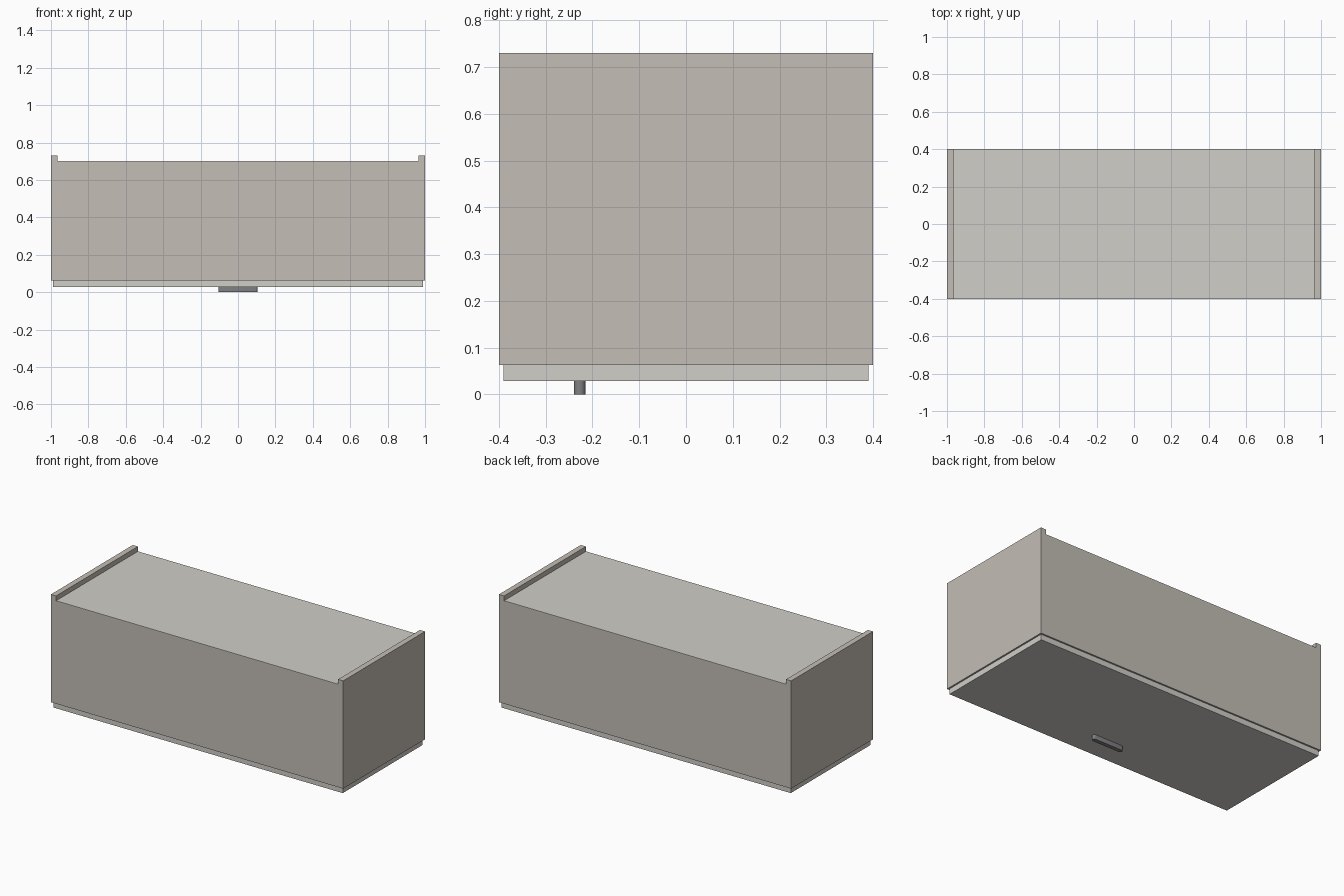
import bpy

if "Cube" in bpy.data.objects:
    bpy.data.objects.remove(bpy.data.objects["Cube"])


def material(name, rgb):
    m = bpy.data.materials.new(name)
    m.diffuse_color = (*rgb, 1)
    m.use_nodes = True
    m.node_tree.nodes["Principled BSDF"].inputs["Base Color"].default_value = m.diffuse_color
    return m


BODY = material("warm_grey", (0.55, 0.51, 0.46))
PALE = material("pale_grey", (0.63, 0.62, 0.58))
METAL = material("dark_metal", (0.22, 0.22, 0.23))


def box(name, x, y, z, mat):
    """Box spanning the (low, high) ranges x, y and z."""
    bpy.ops.mesh.primitive_cube_add(size=1, location=[sum(r) / 2 for r in (x, y, z)])
    ob = bpy.context.object
    ob.name = name
    ob.scale = [r[1] - r[0] for r in (x, y, z)]
    bpy.ops.object.transform_apply(location=False, rotation=False, scale=True)
    ob.data.materials.append(mat)
    return ob


T = 0.035            # board thickness
W, D = 1.0, 0.4      # half width and half depth
Z0, ZB, Z1 = 0.063, 0.70, 0.73
IN = W - T

# End boards stand proud of the back panel
box("left_end_board", (-W, -IN), (-D, D), (Z0, Z1), BODY)
box("right_end_board", (IN, W), (-D, D), (Z0, Z1), BODY)

# Long boards
box("front_long_board", (-IN, IN), (-D, -D + T), (Z0, ZB - 0.005), BODY)
box("rear_long_board", (-IN, IN), (D - T, D), (Z0, ZB - 0.005), BODY)

# Thin back panel, facing up
box("back_panel", (-IN, IN), (-D, D), (ZB - 0.005, ZB), PALE)

# Door, facing down and slightly smaller than the carcass
box("door", (-0.99, 0.99), (-0.39, 0.39), (0.029, Z0), PALE)

# Handle bar with rounded ends
handle = box("handle", (-0.105, 0.105), (-0.24, -0.215), (0, 0.029), METAL)
weights = handle.data.attributes.new("bevel_weight_edge", "FLOAT", "EDGE")
for e in handle.data.edges:
    a, b = (handle.data.vertices[i].co for i in e.vertices)
    weights.data[e.index].value = 1.0 if abs(a.z - b.z) > 0.01 else 0.0
bev = handle.modifiers.new("round_ends", "BEVEL")
bev.limit_method = "WEIGHT"
bev.width = 0.012
bev.segments = 4
bpy.ops.object.modifier_apply(modifier=bev.name)
bpy.ops.object.shade_smooth_by_angle()
